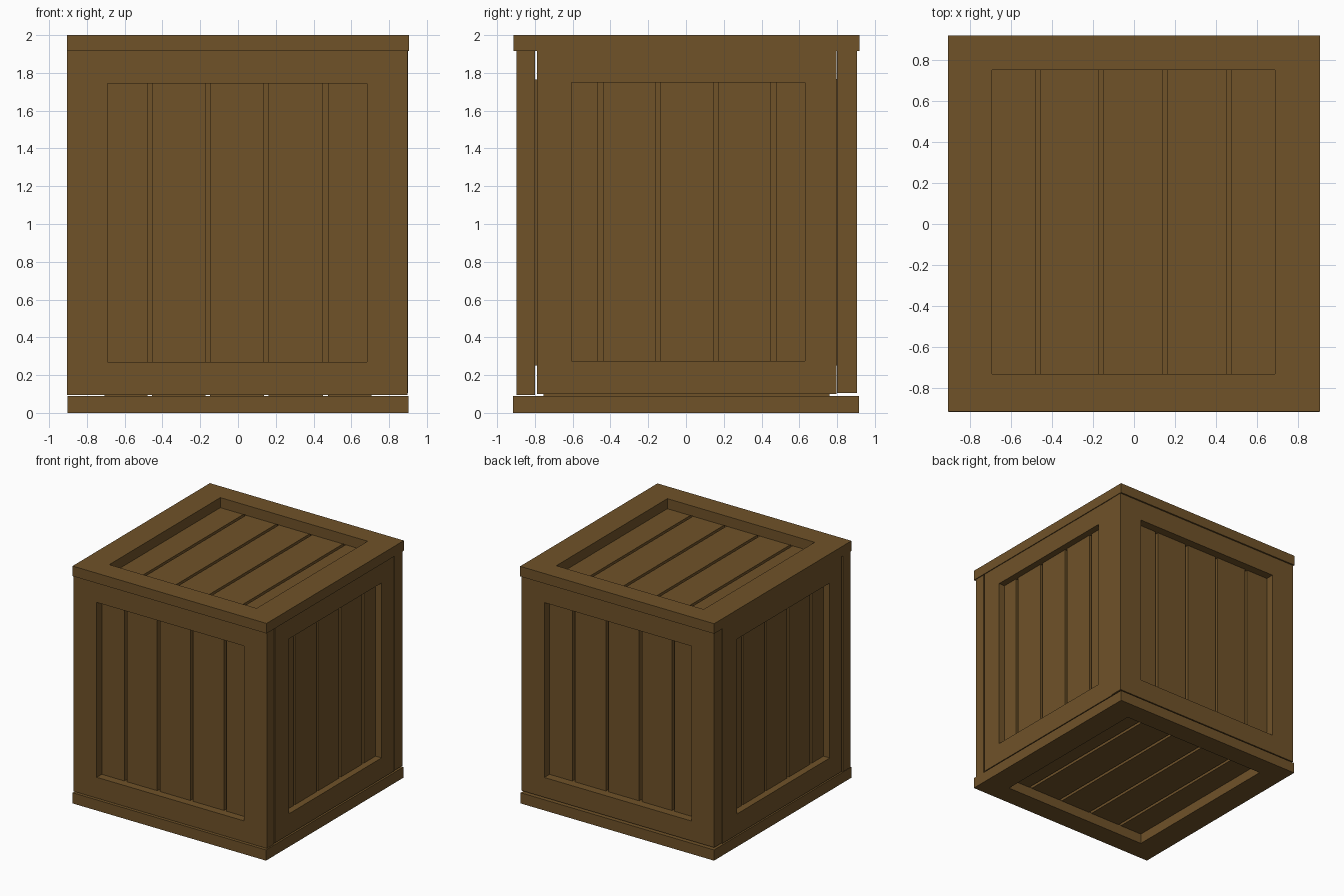
import bpy

if "Cube" in bpy.data.objects:
    bpy.data.objects.remove(bpy.data.objects["Cube"])

wood = bpy.data.materials.new("brown_wood")
wood.diffuse_color = (0.16, 0.085, 0.022, 1)
wood.use_nodes = True
wood.node_tree.nodes["Principled BSDF"].inputs["Base Color"].default_value = wood.diffuse_color


def box(name, *ranges):
    """Box from three (low, high) ranges along x, y, z."""
    lo = [min(r) for r in ranges]
    hi = [max(r) for r in ranges]
    v = [((lo, hi)[i & 1][0], (lo, hi)[i >> 1 & 1][1], (lo, hi)[i >> 2][2]) for i in range(8)]
    f = [(0, 2, 3, 1), (4, 5, 7, 6), (0, 1, 5, 4), (2, 6, 7, 3), (0, 4, 6, 2), (1, 3, 7, 5)]
    me = bpy.data.meshes.new(name)
    me.from_pydata(v, [], f)
    me.materials.append(wood)
    ob = bpy.data.objects.new(name, me)
    bpy.context.collection.objects.link(ob)


def crate_side(name, order, outer_u, outer_v, inner_u, inner_v, depth, plank_depth, gaps):
    """Framed plank panel: u across, v along the planks, w (depth) outward.
    order lists which of u, v, w goes to x, y, z."""
    def part(label, u, v, w):
        r = {"u": u, "v": v, "w": w}
        box(f"{name}_{label}", *(r[c] for c in order))

    (u0, u1), (v0, v1), (a, b), (c, d) = outer_u, outer_v, inner_u, inner_v
    # long boards and the cross rails between them
    part("stile_a", (u0, a), outer_v, depth)
    part("stile_b", (b, u1), outer_v, depth)
    part("rail_a", inner_u, (v0, c), depth)
    part("rail_b", inner_u, (d, v1), depth)
    # recessed planks, separated by narrow grooves
    edges = [a - 0.02] + [x for g in gaps for x in (g - 0.0125, g + 0.0125)] + [b + 0.02]
    for i in range(0, len(edges), 2):
        part(f"plank_{i // 2 + 1}", edges[i:i + 2], (c - 0.02, d + 0.02), plank_depth)


GX = (-0.467, -0.16, 0.15, 0.463)
GY = (-0.453, -0.147, 0.158, 0.463)

# inner core behind the grooves
box("inner_core", (-0.77, 0.77), (-0.76, 0.76), (0.13, 1.87))

# front and back panels
crate_side("front", "uwv", (-0.905, 0.897), (0.095, 1.915), (-0.69, 0.682), (0.27, 1.745),
           (-0.897, -0.8), (-0.83, -0.75), GX)
crate_side("back", "uwv", (-0.897, 0.9), (0.105, 1.915), (-0.685, 0.688), (0.272, 1.747),
           (0.905, 0.8), (0.835, 0.75), GX)

# left and right panels, fitted between front and back
crate_side("right", "wuv", (-0.79, 0.798), (0.1, 1.915), (-0.605, 0.63), (0.275, 1.75),
           (0.898, 0.8), (0.842, 0.76), GY)
crate_side("left", "wuv", (-0.79, 0.798), (0.1, 1.915), (-0.63, 0.605), (0.275, 1.75),
           (-0.9, -0.8), (-0.842, -0.76), [-g for g in reversed(GY)])

# lid and base
crate_side("top", "uvw", (-0.905, 0.905), (-0.912, 0.918), (-0.69, 0.685), (-0.73, 0.75),
           (1.915, 2.0), (1.86, 1.912), GX)
crate_side("bottom", "uvw", (-0.902, 0.902), (-0.915, 0.915), (-0.688, 0.686), (-0.735, 0.74),
           (0.0, 0.09), (0.085, 0.14), GX)
